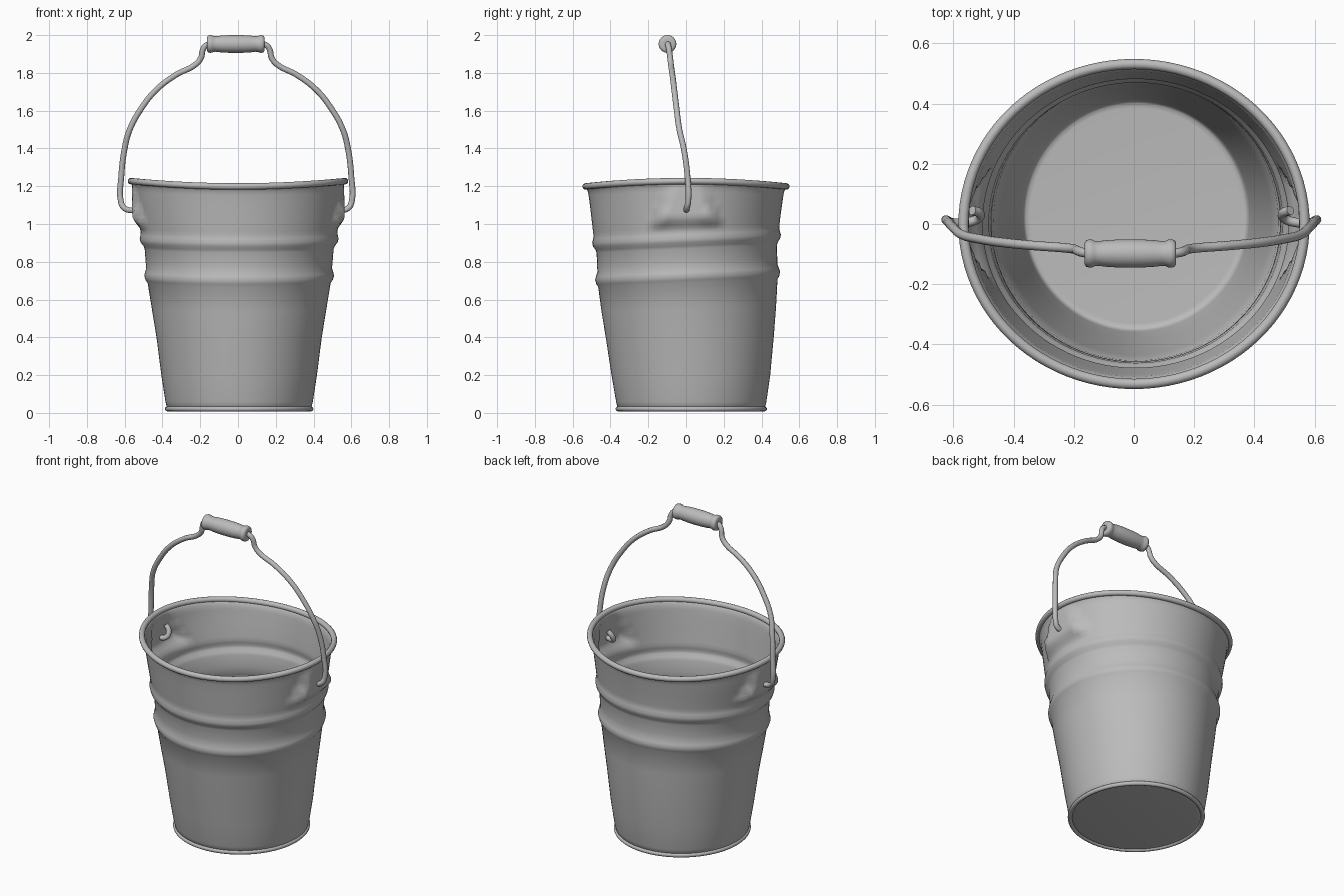
import bpy, bmesh, math
from mathutils import Vector

if "Cube" in bpy.data.objects:
    bpy.data.objects.remove(bpy.data.objects["Cube"])

grey = bpy.data.materials.new("galvanised grey")
grey.diffuse_color = (0.5, 0.5, 0.5, 1)
grey.use_nodes = True
grey.node_tree.nodes["Principled BSDF"].inputs["Base Color"].default_value = grey.diffuse_color


def smooth(a, b, v):
    t = max(0.0, min(1.0, (v - a) / (b - a)))
    return t * t * (3 - 2 * t)


def place(r, a, z):
    """Point on the slightly battered oval wall, at radius r, angle a, height z."""
    k = -0.01 + 0.042 * smooth(0.3, 1.1, z)
    x, y = r * (1 + k) * math.cos(a), r * (1 - k) * math.sin(a)
    # flattened ears where the handle is fixed
    w = 0.075 + 0.075 * (1.19 - z) / 0.17
    mask = smooth(0.97, 1.045, z) * (1 - smooth(1.17, 1.21, z))
    mask *= 1 - smooth(w - 0.005, w + 0.025, abs(y))
    x += math.copysign(max(0, 0.556 - abs(x)) * mask, x)
    y0 = 0.028 * (1 - smooth(0, 1.15, z))
    dz = 0.022 * y * smooth(0.3, 0.7, z) * (1 - smooth(0.95, 1.15, z)) / 0.5
    dz += 0.014 * math.cos(2 * a) * smooth(1.12, 1.21, z)
    return Vector((x + 0.006 * (1 - smooth(0.9, 1.2, z)), y + y0, z + dz))


def make(name, bm):
    bmesh.ops.recalc_face_normals(bm, faces=bm.faces)
    me = bpy.data.meshes.new(name)
    bm.to_mesh(me)
    bm.free()
    ob = bpy.data.objects.new(name, me)
    bpy.context.collection.objects.link(ob)
    me.materials.append(grey)
    for p in me.polygons:
        p.use_smooth = True
    return ob


def sweep(bm, rings, closed=False):
    n = len(rings)
    vs = [[bm.verts.new(p) for p in ring] for ring in rings]
    for i in range(n if closed else n - 1):
        A, B = vs[i], vs[(i + 1) % n]
        for j in range(len(A)):
            q = (j + 1) % len(A)
            bm.faces.new((A[j], A[q], B[q], B[j]))
    return vs


N = 96
angles = [2 * math.pi * i / N for i in range(N)]

# Bucket wall and floor, one thin shell
prof = [(.355, .022), (.372, .024), (.382, .034), (.388, .06), (.41, .2),
        (.435, .4), (.456, .55), (.474, .69), (.484, .705), (.490, .725),
        (.486, .742), (.478, .765), (.480, .80), (.483, .87), (.490, .888),
        (.503, .905), (.507, .922), (.502, .942), (.500, .96)]
prof += [(.500 + .030 * i / 11, .96 + .02 * i) for i in range(1, 12)]
prof += [(.536, 1.195), (.546, 1.213)]
bm = bmesh.new()
rings = sweep(bm, [[place(r, a, z) for a in angles] for r, z in prof])
bm.faces.new(rings[0])
bucket = make("bucket_shell", bm)
mod = bucket.modifiers.new("thickness", 'SOLIDIFY')
mod.thickness = 0.012
mod.offset = 0


# Rolled rings at the mouth and the foot
def ring(name, r, z, t):
    bm = bmesh.new()
    loops = []
    for a in angles:
        c = place(r, a, z)
        out = Vector((math.cos(a), math.sin(a), 0))
        loops.append([c + t * (math.cos(b) * out + math.sin(b) * Vector((0, 0, 1)))
                      for b in (2 * math.pi * k / 12 for k in range(12))])
    sweep(bm, loops, True)
    make(name, bm)


ring("rolled_rim", .549, 1.213, .017)
ring("foot_ring", .384, .021, .013)

# Wire handle, mirrored about its own slightly shifted middle
half = [(.53, .045, 1.14), (.505, .036, 1.11), (.51, .018, 1.078),
        (.555, .004, 1.072), (.595, .004, 1.085), (.612, .012, 1.12),
        (.610, .008, 1.25), (.592, -.012, 1.4), (.565, -.035, 1.5),
        (.505, -.05, 1.61), (.425, -.062, 1.71), (.32, -.072, 1.79),
        (.215, -.08, 1.846), (.188, -.084, 1.88), (.177, -.09, 1.925),
        (.158, -.095, 1.948), (.11, -.097, 1.954)]
pts = [(-x - .008, y, z) for x, y, z in half]
pts += [(x - .010, y, z) for x, y, z in reversed(half)]
cu = bpy.data.curves.new("wire_handle", 'CURVE')
cu.dimensions = '3D'
cu.bevel_depth = .0155
cu.bevel_resolution = 3
cu.resolution_u = 6
cu.use_fill_caps = True
sp = cu.splines.new('BEZIER')
sp.bezier_points.add(len(pts) - 1)
for b, p in zip(sp.bezier_points, pts):
    b.co = p
    b.handle_left_type = b.handle_right_type = 'AUTO'
wire = bpy.data.objects.new("wire_handle", cu)
bpy.context.collection.objects.link(wire)
cu.materials.append(grey)
bpy.context.view_layer.objects.active = wire
wire.select_set(True)
bpy.ops.object.convert(target='MESH')

# Turned grip
side = [(.152, .022), (.152, .036), (.147, .044), (.137, .047), (.126, .046),
        (.118, .042), (.105, .041), (.08, .044), (.04, .0465)]
gp = [(-x, r) for x, r in side] + [(0, .047)] + list(reversed(side))
bm = bmesh.new()
rings = sweep(bm, [[Vector((x - .012, -.098 + r * math.cos(b), 1.953 + r * math.sin(b)))
                    for b in (2 * math.pi * k / 32 for k in range(32))] for x, r in gp])
bm.faces.new(rings[0])
bm.faces.new(rings[-1])
make("grip", bm)
